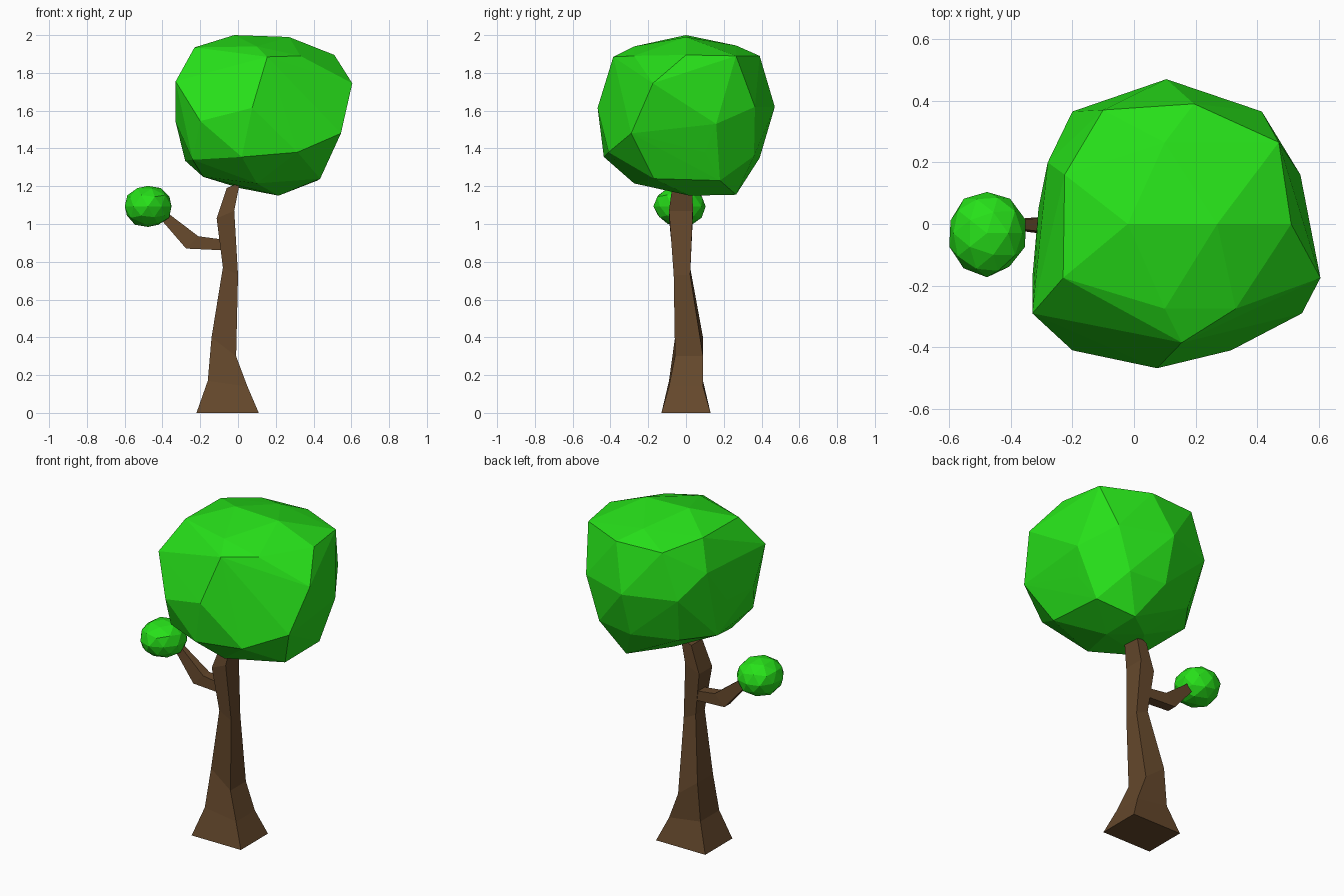
import bpy, bmesh, random
from mathutils import Vector

random.seed(4)


def material(name, color):
    m = bpy.data.materials.new(name)
    m.diffuse_color = (*color, 1)
    return m


BARK = material("bark", (0.13, 0.065, 0.025))
LEAF = material("leaves", (0.02, 0.75, 0.01))


def finish(name, bm, mat):
    bmesh.ops.recalc_face_normals(bm, faces=bm.faces)
    me = bpy.data.meshes.new(name)
    bm.to_mesh(me)
    bm.free()
    me.materials.append(mat)
    ob = bpy.data.objects.new(name, me)
    bpy.context.collection.objects.link(ob)
    return ob


def limb(name, rings):
    # four-sided tube; each ring is two (x, z) edges and a y range
    bm = bmesh.new()
    loops = []
    for xa, za, xb, zb, y0, y1 in rings:
        pts = [(xa, y0, za), (xb, y0, zb), (xb, y1, zb), (xa, y1, za)]
        loops.append([bm.verts.new(p) for p in pts])
    for a, b in zip(loops, loops[1:]):
        for i in range(4):
            j = (i + 1) % 4
            bm.faces.new((a[i], a[j], b[j], b[i]))
    bm.faces.new(loops[0])
    bm.faces.new(loops[-1])
    return finish(name, bm, BARK)


# Trunk: flared foot, slight bends
limb("trunk", [
    (-0.22, 0, 0.11, 0, -0.13, 0.13),
    (-0.16, 0.17, 0.05, 0.14, -0.09, 0.09),
    (-0.14, 0.40, -0.01, 0.30, -0.058, 0.09),
    (-0.08, 0.77, 0.0, 0.73, -0.065, 0.022),
    (-0.113, 1.03, -0.02, 1.07, -0.09, 0.036),
    (-0.06, 1.19, 0.01, 1.22, -0.07, 0.035),
])

# Side branch
limb("branch", [
    (-0.06, 0.915, -0.06, 0.86, -0.04, 0.025),
    (-0.21, 0.935, -0.275, 0.87, -0.035, 0.025),
    (-0.355, 1.045, -0.40, 1.015, -0.018, 0.015),
    (-0.40, 1.085, -0.43, 1.06, -0.015, 0.012),
])

# Main crown: faceted hull
crown = [
    (-0.02, 0, 2.0), (0.27, 0, 1.99), (0.51, 0, 1.895), (0.1, -0.275, 1.94),
    (-0.23, -0.175, 1.935), (-0.225, 0.16, 1.935), (0.1, 0.265, 1.945),
    (0.155, -0.385, 1.885), (0.33, -0.275, 1.89), (0.47, 0.265, 1.89),
    (0.195, 0.39, 1.89), (-0.1, 0.37, 1.89), (0.605, -0.175, 1.745),
    (0.545, -0.29, 1.48), (-0.33, -0.29, 1.755), (-0.33, -0.175, 1.54),
    (-0.2, -0.41, 1.545), (0.075, -0.468, 1.615), (0.02, -0.435, 1.355),
    (0.315, -0.41, 1.38), (0.54, 0.16, 1.53), (0.415, 0.365, 1.62),
    (0.105, 0.47, 1.62), (-0.2, 0.365, 1.62), (-0.28, 0.2, 1.75),
    (-0.31, 0.05, 1.54), (0.485, 0.1, 1.38), (0.435, -0.17, 1.24),
    (0.42, 0.18, 1.23), (0.215, 0.265, 1.155), (0.215, 0.02, 1.15),
    (0.1, -0.275, 1.215), (-0.185, -0.175, 1.25), (-0.28, 0.1, 1.335),
    (0.01, 0.1, 1.19), (0.1, 0.39, 1.35), (-0.15, 0.28, 1.34),
    (0.33, 0.36, 1.36), (-0.24, -0.3, 1.34),
]
bm = bmesh.new()
for p in crown:
    bm.verts.new(p)
res = bmesh.ops.convex_hull(bm, input=bm.verts)
loose = [v for v in bm.verts if not v.link_faces]
bmesh.ops.delete(bm, geom=loose, context='VERTS')
finish("crown", bm, LEAF)

# Small leaf ball at the branch tip
bm = bmesh.new()
bmesh.ops.create_icosphere(bm, subdivisions=2, radius=1)
for v in bm.verts:
    v.co *= random.uniform(0.95, 1.03)
    v.co = Vector((-0.477 + v.co.x * 0.129, -0.03 + v.co.y * 0.14, 1.093 + v.co.z * 0.112))
finish("small_leaf_ball", bm, LEAF)
